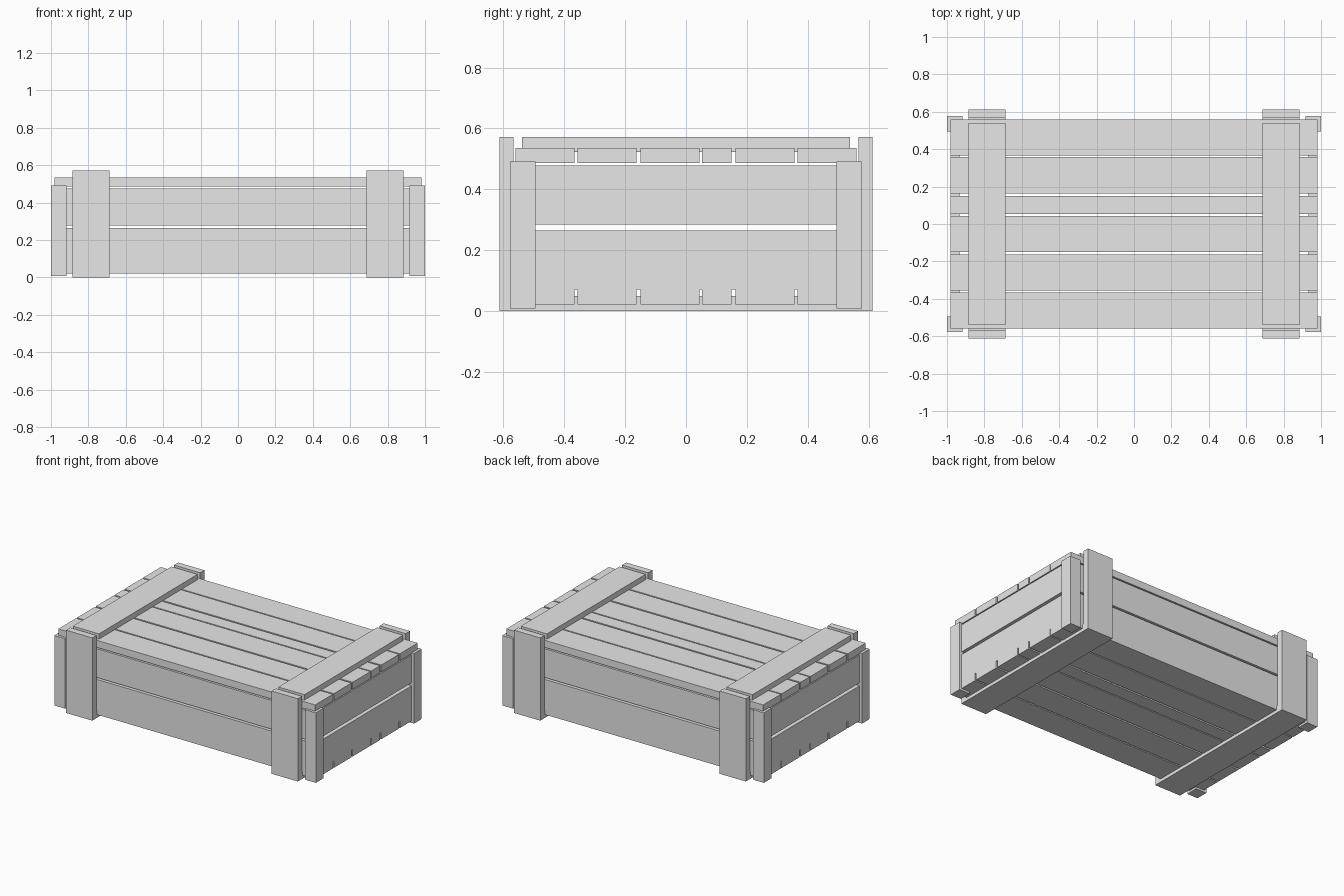
import bpy
import bmesh
from mathutils import Matrix, Vector

cube = bpy.data.objects.get("Cube")
if cube:
    bpy.data.objects.remove(cube, do_unlink=True)

# Single plain grey for the whole crate
grey = bpy.data.materials.new("plain grey")
grey.use_nodes = True
grey.diffuse_color = (0.8, 0.8, 0.8, 1)
grey.node_tree.nodes["Principled BSDF"].inputs["Base Color"].default_value = (0.8, 0.8, 0.8, 1)


def board(name, x, y, z):
    """Rectangular board spanning the given (low, high) ranges."""
    spans = [sorted(s) for s in (x, y, z)]
    size = Vector([hi - lo for lo, hi in spans])
    centre = Vector([(hi + lo) / 2 for lo, hi in spans])
    bm = bmesh.new()
    bmesh.ops.create_cube(bm, size=1, matrix=Matrix.Diagonal((*size, 1)))
    mesh = bpy.data.meshes.new(name)
    bm.to_mesh(mesh)
    bm.free()
    mesh.materials.append(grey)
    obj = bpy.data.objects.new(name, mesh)
    obj.location = centre
    bpy.context.collection.objects.link(obj)
    return obj


def flip(span, side):
    return [side * v for v in span]


LENGTH, WIDTH = 0.982, 0.56   # half sizes of the planked box
THICK = 0.05
STRAP = (0.686, 0.886)

# Lid and floor planks share the same spacing
planks = [(-WIDTH, -0.366), (-0.356, -0.162), (-0.15, 0.044),
          (0.053, 0.15), (0.162, 0.357), (0.366, WIDTH)]
for i, y in enumerate(planks, 1):
    board(f"lid_plank_{i}", (-LENGTH, LENGTH), y, (0.486, 0.535))
    board(f"floor_plank_{i}", (-LENGTH, LENGTH), y, (0.022, 0.071))

for side, face in ((-1, "front"), (1, "back")):
    # Long walls
    inner = LENGTH - THICK
    y = flip((WIDTH - THICK, WIDTH), side)
    board(f"{face}_lower_board", (-inner, inner), y, (0.071, 0.265))
    board(f"{face}_upper_board", (-inner, inner), y, (0.278, 0.477))

for side, end in ((-1, "right"), (1, "left")):
    # End walls
    x = flip((LENGTH - THICK, LENGTH), side)
    board(f"{end}_lower_board", x, (-WIDTH, WIDTH), (0.071, 0.265))
    board(f"{end}_upper_board", x, (-WIDTH, WIDTH), (0.285, 0.479))

    # Straps across the lid and under the floor
    x = flip(STRAP, side)
    board(f"{end}_lid_strap", x, (-0.539, 0.539), (0.523, 0.572))
    board(f"{end}_floor_strap", x, (-0.566, 0.566), (0, 0.05))

    for depth, face in ((-1, "front"), (1, "back")):
        # Upright straps and corner posts
        board(f"{end}_{face}_strap", x, flip((0.566, 0.612), depth), (0, 0.572))
        board(f"{end}_{face}_post", flip((0.917, 1), side),
              flip((0.494, 0.578), depth), (0.008, 0.492))
